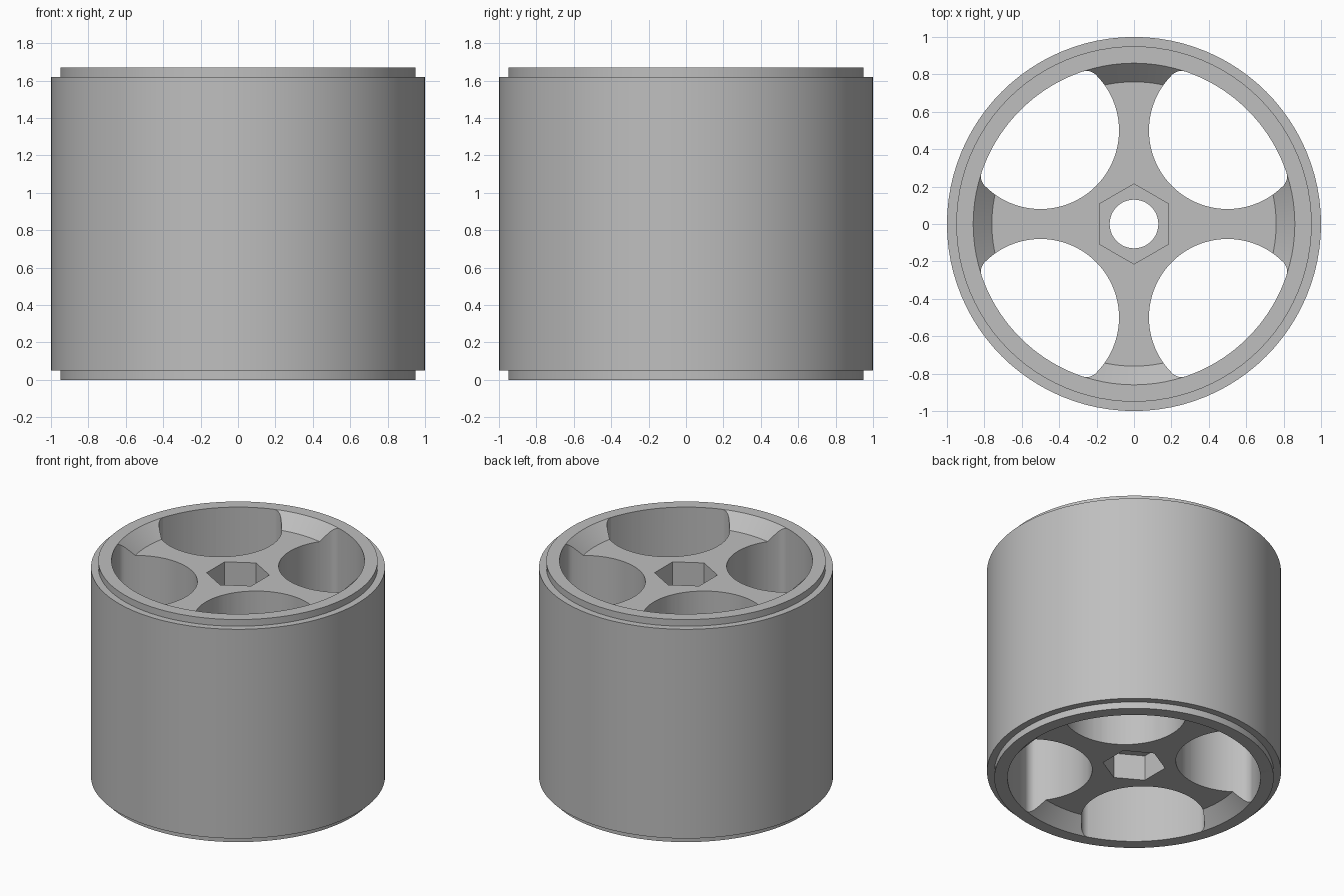
import bpy, bmesh
from math import pi, sin, cos, acos, atan2, radians, sqrt
from mathutils import Matrix, Vector

cube = bpy.data.objects.get("Cube")
if cube:
    bpy.data.objects.remove(cube)

HEIGHT = 1.67
STEP = 0.05          # shoulder at both ends
DISH = 0.1           # depth of the tapered recess
POCKET = 0.19        # depth of the hexagonal pocket
INNER = 0.86         # inside radius of the rim

grey = bpy.data.materials.new("light_grey")
grey.use_nodes = True
grey.diffuse_color = (0.52, 0.52, 0.52, 1)
grey.node_tree.nodes["Principled BSDF"].inputs["Base Color"].default_value = (0.52, 0.52, 0.52, 1)


def finish(name, bm):
    bmesh.ops.recalc_face_normals(bm, faces=bm.faces)
    mesh = bpy.data.meshes.new(name)
    bm.to_mesh(mesh)
    bm.free()
    mesh.materials.append(grey)
    obj = bpy.data.objects.new(name, mesh)
    bpy.context.collection.objects.link(obj)
    return obj


def lathe(name, profile, segments=96):
    """Revolve a closed (radius, z) profile around the z axis."""
    bm = bmesh.new()
    rings = [[bm.verts.new((r * cos(2 * pi * i / segments), r * sin(2 * pi * i / segments), z))
              for r, z in profile] for i in range(segments)]
    n = len(profile)
    for i in range(segments):
        a, b = rings[i], rings[(i + 1) % segments]
        for j in range(n):
            k = (j + 1) % n
            bm.faces.new((a[j], b[j], b[k], a[k]))
    return finish(name, bm)


def prism(name, outline, low, high, turn=0.0):
    """Extrude an outline upwards and turn it around the z axis."""
    bm = bmesh.new()
    base = bm.faces.new([bm.verts.new((x, y, low)) for x, y in outline])
    top = bmesh.ops.extrude_face_region(bm, geom=[base])["geom"]
    moved = [v for v in top if isinstance(v, bmesh.types.BMVert)]
    bmesh.ops.translate(bm, verts=moved, vec=(0, 0, high - low))
    bmesh.ops.rotate(bm, verts=bm.verts, cent=(0, 0, 0), matrix=Matrix.Rotation(turn, 3, 'Z'))
    return finish(name, bm)


def arc(centre, radius, start, end, steps):
    return [(centre[0] + radius * cos(start + (end - start) * i / steps),
             centre[1] + radius * sin(start + (end - start) * i / steps)) for i in range(steps + 1)]


def opening_outline(hole=0.42, fillet=0.07):
    """Round hole clipped by the rim, with filleted corners."""
    d = 0.5 * sqrt(2)
    reach = INNER - fillet
    phi = acos((reach ** 2 + d ** 2 - (hole - fillet) ** 2) / (2 * d * reach))
    fx, fy = reach * cos(phi), reach * sin(phi)
    psi = atan2(fy, fx - d)
    points = (arc((0, 0), INNER, -phi, phi, 24)
              + arc((fx, fy), fillet, phi, psi, 8)[1:]
              + arc((d, 0), hole, psi, 2 * pi - psi, 40)[1:]
              + arc((fx, -fy), fillet, -psi, -phi, 8)[1:-1])
    return points


# Wheel body: stepped tread, dished ends and a central bore
half = [(0.13, HEIGHT - DISH), (INNER - DISH, HEIGHT - DISH), (INNER, HEIGHT),
        (1 - STEP, HEIGHT), (1 - STEP, HEIGHT - STEP), (1, HEIGHT - STEP)]
wheel = lathe("wheel_body", half + [(r, HEIGHT - z) for r, z in reversed(half)])

# Four through openings between the spokes
cutters = [prism("spoke_opening_cutter", opening_outline(), -0.2, HEIGHT + 0.2, pi / 4 + i * pi / 2)
           for i in range(4)]

# Hexagonal pockets around the bore at both ends
hexagon = [(0.214 * cos(pi / 6 + i * pi / 3), 0.214 * sin(pi / 6 + i * pi / 3)) for i in range(6)]
depth = DISH + POCKET
cutters.append(prism("top_hex_cutter", hexagon, HEIGHT - depth, HEIGHT + 0.2))
cutters.append(prism("bottom_hex_cutter", hexagon, -0.2, depth))

bpy.context.view_layer.objects.active = wheel
wheel.select_set(True)
for cutter in cutters:
    cutter.hide_render = True
    cut = wheel.modifiers.new("cut", 'BOOLEAN')
    cut.operation = 'DIFFERENCE'
    cut.solver = 'EXACT'
    cut.object = cutter
    bpy.ops.object.modifier_apply(modifier=cut.name)
    bpy.data.objects.remove(cutter)

bpy.ops.object.shade_smooth_by_angle(angle=radians(25))
